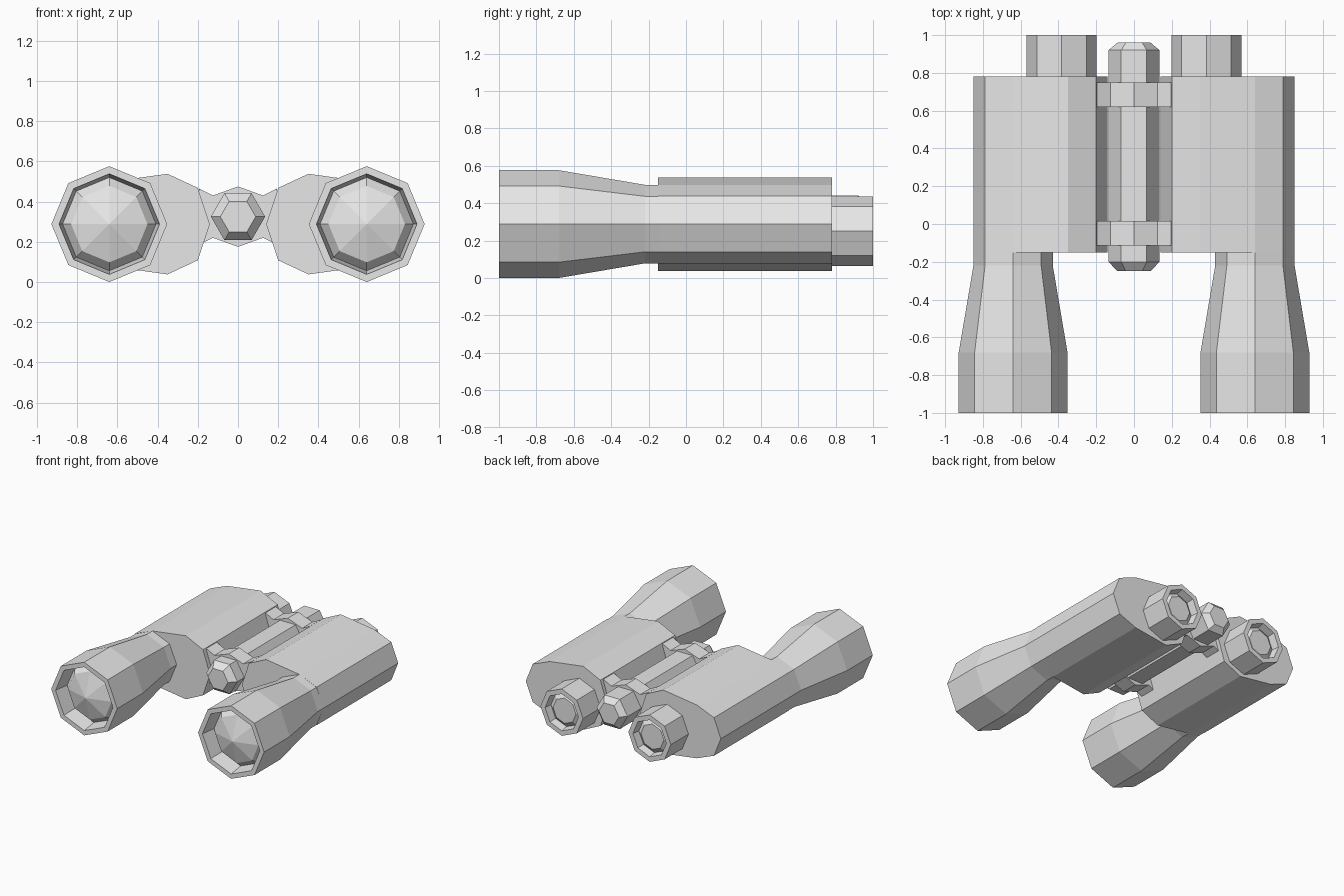
import bpy
import bmesh
from math import sin, cos, tau

if "Cube" in bpy.data.objects:
    bpy.data.objects.remove(bpy.data.objects["Cube"])

grey = bpy.data.materials.new("plain grey")
grey.use_nodes = True
grey.diffuse_color = (0.8, 0.8, 0.8, 1)
grey.node_tree.nodes["Principled BSDF"].inputs["Base Color"].default_value = (0.8, 0.8, 0.8, 1)


def loft(name, rings, cap_start=True, cap_end=True):
    """Join matching rings of points into one flat-faced object."""
    bm = bmesh.new()
    loops = [[bm.verts.new(p) for p in ring] for ring in rings]
    for a, b in zip(loops, loops[1:]):
        for i in range(len(a)):
            j = (i + 1) % len(a)
            bm.faces.new((a[i], a[j], b[j], b[i]))
    if cap_start:
        bm.faces.new(loops[0][::-1])
    if cap_end:
        bm.faces.new(loops[-1])
    bmesh.ops.remove_doubles(bm, verts=bm.verts, dist=0.0001)
    bmesh.ops.recalc_face_normals(bm, faces=bm.faces)
    mesh = bpy.data.meshes.new(name)
    bm.to_mesh(mesh)
    bm.free()
    mesh.materials.append(grey)
    obj = bpy.data.objects.new(name, mesh)
    bpy.context.collection.objects.link(obj)
    return obj


def turned(name, x, z, steps, sides=8, **caps):
    """Loft regular polygons along y; steps are (y, radius)."""
    rings = [[(x + r * cos(tau * i / sides), y, z + r * sin(tau * i / sides))
              for i in range(sides)] for y, r in steps]
    return loft(name, rings, **caps)


def extruded(name, outline, y0, y1):
    return loft(name, [[(x, y, z) for x, z in outline] for y in (y0, y1)])


AXIS = 0.288    # height of the barrels
PIVOT = 0.325   # height of the hinge

# Upper half of the body outline, from the outer side to the inner side
upper = [(0.85, 0), (0.79, 0.15), (0.64, 0.21), (0.35, 0.25), (0.2, 0.18), (0.14, 0)]
outline = upper + [(x, -h) for x, h in upper[-2:0:-1]]

for side, s in (("left", 1), ("right", -1)):
    # Prism housing
    extruded(side + "_body", [(s * x, AXIS + h) for x, h in outline], -0.15, 0.78)
    # Objective barrel with a recessed, faceted lens
    turned(side + "_front_barrel", s * 0.64, AXIS,
           [(-0.15, 0.21), (-0.22, 0.21), (-0.68, 0.288), (-1, 0.288), (-1, 0.25),
            (-0.88, 0.232), (-0.93, 0.19), (-0.985, 0.0)],
           cap_start=False, cap_end=False)
    # Eyepiece with a recessed lens
    turned(side + "_eyepiece", s * 0.383, 0.25,
           [(0.78, 0.185), (1, 0.185), (1, 0.145), (0.94, 0.135), (0.965, 0.1)],
           cap_start=False)

# Hinge pin with tapered ends
turned("hinge_pin", 0, PIVOT,
       [(-0.25, 0.088), (-0.2, 0.135), (0.92, 0.135), (0.96, 0.088)], sides=6)

# Two hinge brackets joining the bodies
edge = [(-0.195, 0.14), (-0.125, 0.105), (0, 0.15), (0.125, 0.105), (0.195, 0.14)]
bracket = [(x, PIVOT + h) for x, h in edge] + [(x, PIVOT - h) for x, h in edge[::-1]]
for name, y in (("front_bracket", -0.115), ("back_bracket", 0.62)):
    extruded(name, bracket, y, y + 0.13)
